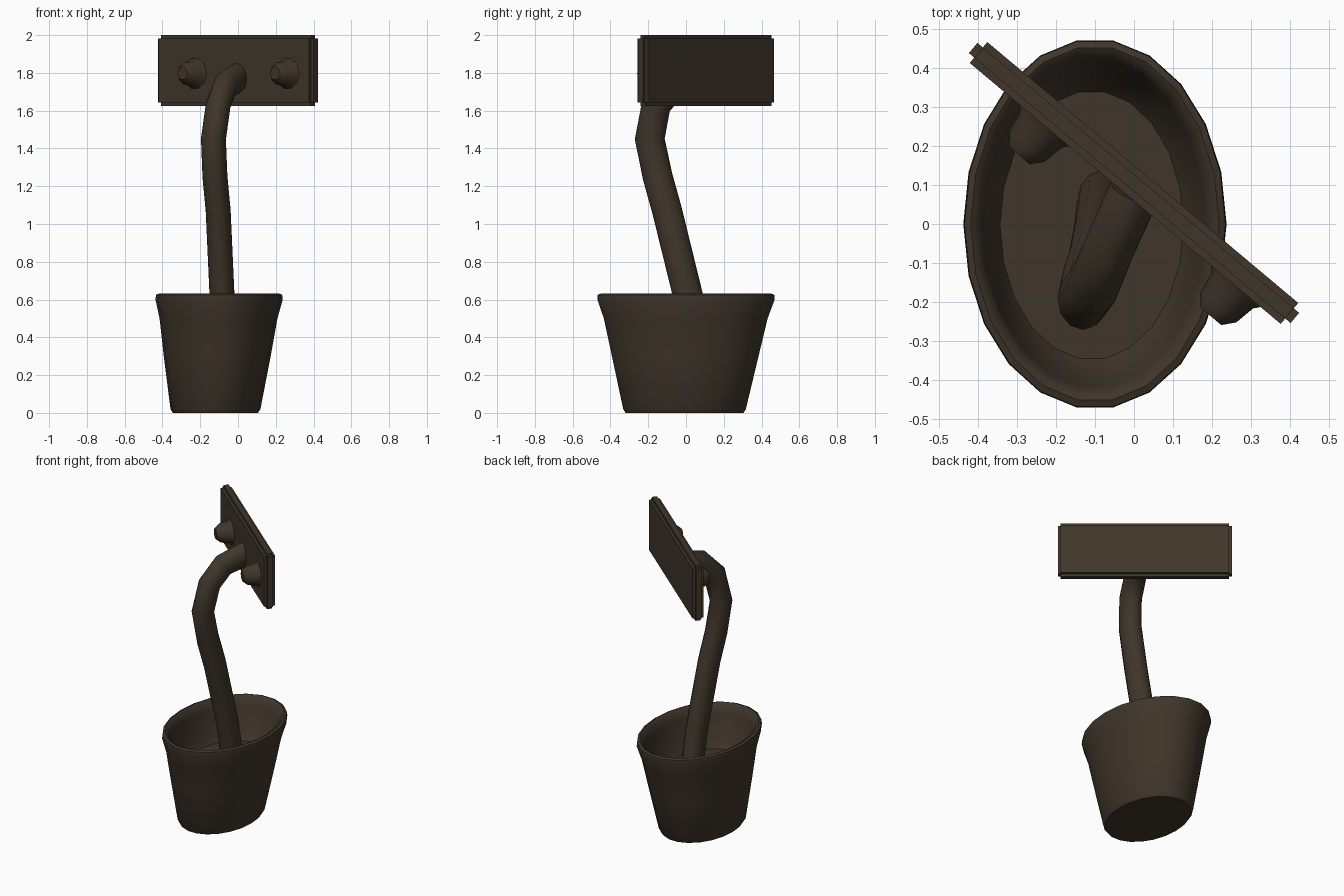
import bpy, bmesh, math
from mathutils import Vector, Matrix

if "Cube" in bpy.data.objects:
    bpy.data.objects.remove(bpy.data.objects["Cube"])

bronze = bpy.data.materials.new("dark brown")
bronze.diffuse_color = (0.050, 0.036, 0.023, 1)
bronze.use_nodes = True
bronze.node_tree.nodes["Principled BSDF"].inputs["Base Color"].default_value = bronze.diffuse_color


def finish(name, bm, angle=50):
    bmesh.ops.recalc_face_normals(bm, faces=bm.faces)
    me = bpy.data.meshes.new(name)
    bm.to_mesh(me)
    bm.free()
    me.materials.append(bronze)
    ob = bpy.data.objects.new(name, me)
    bpy.context.collection.objects.link(ob)
    bpy.ops.object.select_all(action='DESELECT')
    ob.select_set(True)
    bpy.context.view_layer.objects.active = ob
    bpy.ops.object.shade_smooth_by_angle(angle=math.radians(angle))
    return ob


def loft(bm, rings):
    """Join rings of points with quads and cap both ends."""
    vs = [[bm.verts.new(p) for p in r] for r in rings]
    n = len(vs[0])
    for a, b in zip(vs, vs[1:]):
        for i in range(n):
            j = (i + 1) % n
            bm.faces.new((a[i], a[j], b[j], b[i]))
    bm.faces.new(vs[0])
    bm.faces.new(vs[-1])


def ellipse(c, u, v, n):
    return [Vector(c) + u * math.cos(2 * math.pi * i / n) + v * math.sin(2 * math.pi * i / n)
            for i in range(n)]


# Oval bucket: outer wall, rounded rim, inner wall, inner floor (z, rx, ry)
profile = [(0, .225, .315), (.02, .238, .328), (.30, .283, .392), (.50, .312, .438),
           (.60, .337, .474), (.625, .334, .472), (.632, .318, .455), (.622, .300, .437),
           (.57, .285, .420), (.40, .258, .375), (.36, .235, .345)]
bm = bmesh.new()
rings = []
for z, rx, ry in profile:
    t = min(z / .6, 1)
    rings.append(ellipse((-.12 + .02 * t, -.008 + .008 * t, z),
                         Vector((rx, 0, 0)), Vector((0, ry, 0)), 22))
loft(bm, rings)
finish("bucket", bm)

# Bent stem rising from the bucket floor to the back of the plate
path = [Vector(p) for p in [(-.08, .06, .34), (-.085, .008, .63), (-.105, -.10, 1.07),
                            (-.122, -.15, 1.25), (-.130, -.192, 1.45), (-.105, -.158, 1.63),
                            (-.065, -.065, 1.735), (0, .08, 1.775)]]
bm = bmesh.new()
rings = []
for i, p in enumerate(path):
    tan = (path[min(i + 1, len(path) - 1)] - path[max(i - 1, 0)]).normalized()
    side = (Vector((1, 0, 0)) - tan * tan.x).normalized()
    rings.append(ellipse(p, side * .066, tan.cross(side) * .079, 12))
loft(bm, rings)
finish("stem", bm)

# Upright plate, turned about z
turn = Matrix.Translation((0, .105, 1.812)) @ Matrix.Rotation(math.radians(-40), 4, 'Z')
bm = bmesh.new()
bmesh.ops.create_cube(bm, size=1, matrix=Matrix.Diagonal((1.075, .07, .376, 1)))
bmesh.ops.bevel(bm, geom=bm.edges[:], offset=.018, segments=2, affect='EDGES')
bm.transform(turn)
finish("plate", bm)

# Two tapered knobs on the front of the plate
for name, u in (("left_knob", -.27), ("right_knob", .37)):
    bm = bmesh.new()
    loft(bm, [[turn @ p for p in ellipse((u, y, -.015), Vector((r, 0, 0)), Vector((0, 0, r)), 10)]
              for y, r in ((-.02, .095), (-.05, .07), (-.105, .06), (-.135, .035))])
    finish(name, bm)
